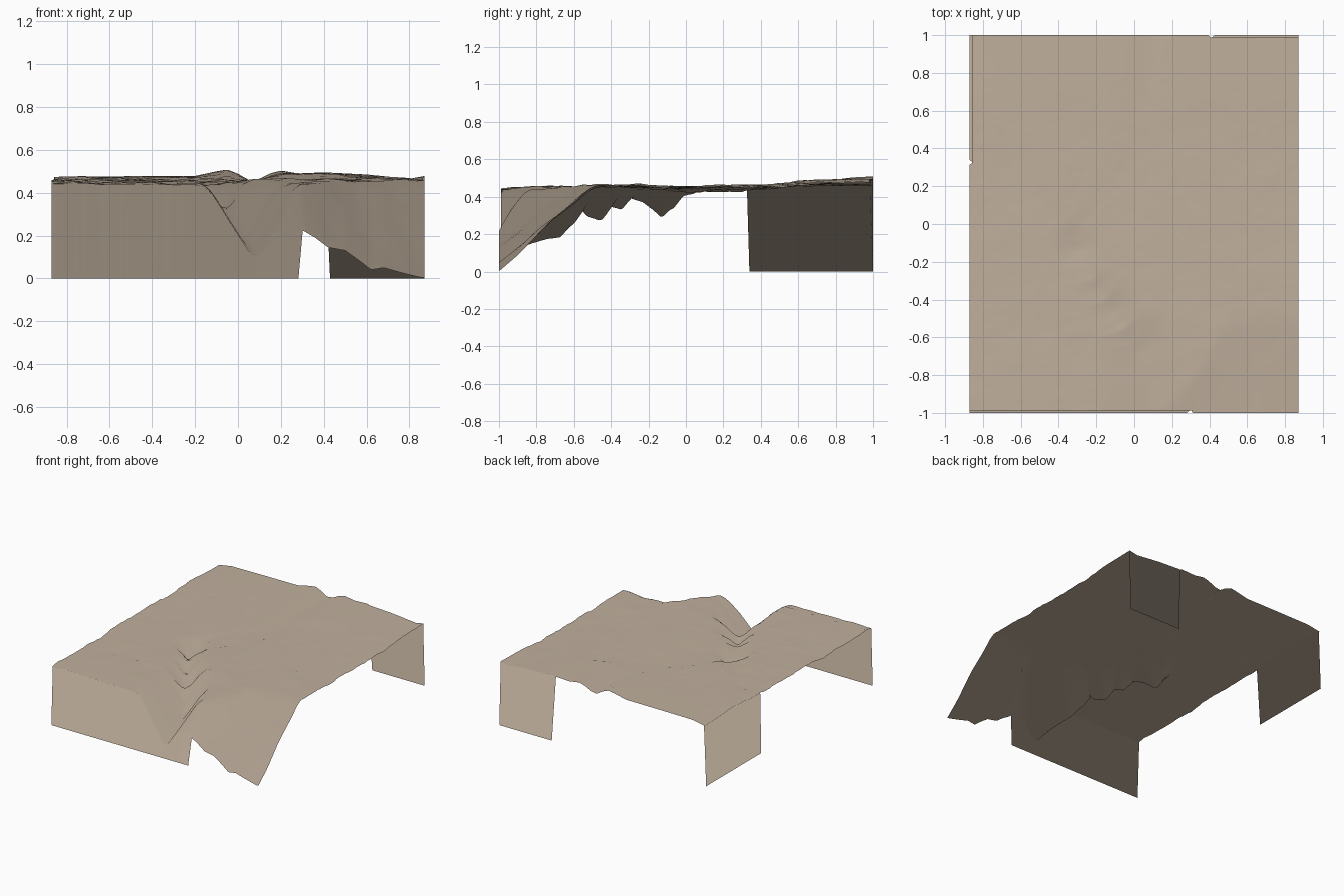
import bpy
from math import exp
from mathutils import Vector, noise

if "Cube" in bpy.data.objects:
    bpy.data.objects.remove(bpy.data.objects["Cube"])

HX, HY, INSET = 0.87, 1.0, 0.018
NX, NY = 150, 172

# Ravine floor: x, y, z from the front edge up into the plateau
RAVINE = [(.085, -1.02, .09), (.06, -.85, .14), (.03, -.75, .17), (.02, -.68, .18),
          (-.02, -.62, .24), (-.05, -.56, .34), (-.08, -.52, .29), (-.11, -.46, .27),
          (-.14, -.42, .35), (-.19, -.35, .33), (-.22, -.3, .40), (-.26, -.23, .37),
          (-.3, -.13, .29), (-.31, -.08, .33), (-.3, -.04, .40), (-.26, .03, .43)]
# Shallow valley joining the ravine to the dip in the back edge: x, y, depth
VALLEY = [(.0, -.65, .01), (-.25, -.2, .02), (-.25, 0, .022), (-.08, .1, .025), (.08, .44, .022), (.06, .8, .012)]
# Eroded hillside at the front right: height of front edge and y of the rim, by x
FRONT = [(-.2, .46), (-.1, .42), (.0, .24), (.1, .18), (.2, .2), (.3, .225), (.36, .19), (.42, .145),
         (.5, .13), (.57, .08), (.62, .04), (.68, .05), (.75, .03), (.87, .0)]
RIM = [(-.1, -.96), (.2, -.87), (.3, -.83), (.38, -.74), (.46, -.58), (.55, -.48), (.7, -.48), (.87, -.5)]
# Skyline of the back edge
BACK = [(-.87, .455), (-.75, .475), (-.5, .477), (-.2, .478), (-.1, .5), (-.05, .508), (.0, .488),
        (.05, .457), (.1, .465), (.15, .49), (.2, .503), (.28, .49), (.4, .495), (.6, .485),
        (.8, .465), (.87, .478)]


def lerp_table(t, x):
    if x <= t[0][0]:
        return t[0][1]
    for (a, p), (b, q) in zip(t, t[1:]):
        if x <= b:
            return p + (q - p) * (x - a) / (b - a)
    return t[-1][1]


def smooth_min(a, b, k):
    h = max(k - abs(a - b), 0) / k
    return min(a, b) - h * h * k * .25


def near_path(path, x, y):
    # distance to each path segment, with the third value interpolated there
    p = Vector((x, y))
    for a, b in zip(path, path[1:]):
        a2 = Vector(a[:2])
        d = Vector(b[:2]) - a2
        t = min(max((p - a2).dot(d) / d.dot(d), 0), 1)
        yield (p - a2 - d * t).length, a[2] + (b[2] - a[2]) * t


def bump(x, y, cx, cy, rx, ry):
    return exp(-((x - cx) / rx) ** 2 - ((y - cy) / ry) ** 2)


def height(x, y):
    # rolling plateau
    n = noise.fractal(Vector((x * 3.4, y * 3.4, 3.1)), .7, 2.1, 4)
    z = .453 + .006 * y + .017 * n * min(1, .4 + (y + 1) * 3)
    z += .025 * bump(x, y, .38, .65, .3, .25) + .018 * bump(x, y, -.75, .75, .4, .25)
    z += .008 * bump(x, y, .6, -.4, .35, .3)
    z -= max(dep * exp(-(r / .15) ** 2) for r, dep in near_path(VALLEY, x, y))
    # back skyline
    w = min(max((y - .45) / .55, 0), 1)
    z += (lerp_table(BACK, x - .03 * (1 - w)) - z) * w * w * (3 - 2 * w)
    # eroded hillside and ravine
    rim, f = lerp_table(RIM, x), lerp_table(FRONT, x)
    t = (y + 1) / (rim + 1)
    if t < 1.6:
        rough = .02 * noise.noise(Vector((x * 9, y * 6, 0))) * min(max(t * 3, 0), 1)
        z = smooth_min(z, f + (.47 - f) * t + rough, .05)
    z = smooth_min(z, min(fl + (r * r + .0004) ** .5 * 1.6 - .03
                          for r, fl in near_path(RAVINE, x, y)), .08)
    return max(z, .004)


def ground_point(i, j):
    x, y = -HX + 2 * HX * i / NX, -HY + 2 * HY * j / NY
    z = height(x, y)
    if j == 0 and x < .305:
        y += INSET
    if j == NY and x > .395:
        y -= INSET
    if i == 0 and y > .318:
        x += INSET
    return (x, y, z)


# Sandy earth, shared by every part
EARTH = bpy.data.materials.new("earth")
EARTH.diffuse_color = (.53, .435, .34, 1)
EARTH.use_nodes = True
EARTH.node_tree.nodes["Principled BSDF"].inputs["Base Color"].default_value = EARTH.diffuse_color


def make(name, verts, faces):
    me = bpy.data.meshes.new(name)
    me.from_pydata(verts, [], faces)
    me.materials.append(EARTH)
    ob = bpy.data.objects.new(name, me)
    bpy.context.collection.objects.link(ob)
    for p in me.polygons:
        p.use_smooth = True
    # soft, mostly upward shading so slopes and walls blend with the ground
    up = Vector((0, 0, 9))
    me.normals_split_custom_set_from_vertices([(v.normal + up).normalized() for v in me.vertices])
    return ob


# Terrain sheet
W = NX + 1
make("terrain", [ground_point(i, j) for j in range(NY + 1) for i in range(W)],
     [(j * W + i, j * W + i + 1, (j + 1) * W + i + 1, (j + 1) * W + i)
      for j in range(NY) for i in range(NX)])


def wall(name, tops, foot):
    # flared skirt hanging from a terrain edge to the ground
    n = len(tops)
    make(name, tops + [foot(p) for p in tops],
         [(k, n + k, n + k + 1, k + 1) for k in range(n - 1)])


# Side walls, each covering part of one edge
front = [p for p in (ground_point(i, 0) for i in range(W)) if p[0] < .305]
wall("front_wall", front, lambda p: (-HX + (p[0] + HX) * .983, -HY, 0))
back = [p for p in (ground_point(i, NY) for i in range(W - 1, -1, -1)) if p[0] > .395]
wall("back_wall", back, lambda p: (HX - (HX - p[0]) * .95, HY, 0))
left = [p for p in (ground_point(0, j) for j in range(NY, -1, -1)) if p[1] > .318]
wall("left_wall", left, lambda p: (-HX, HY - (HY - p[1]) * .98, 0))
